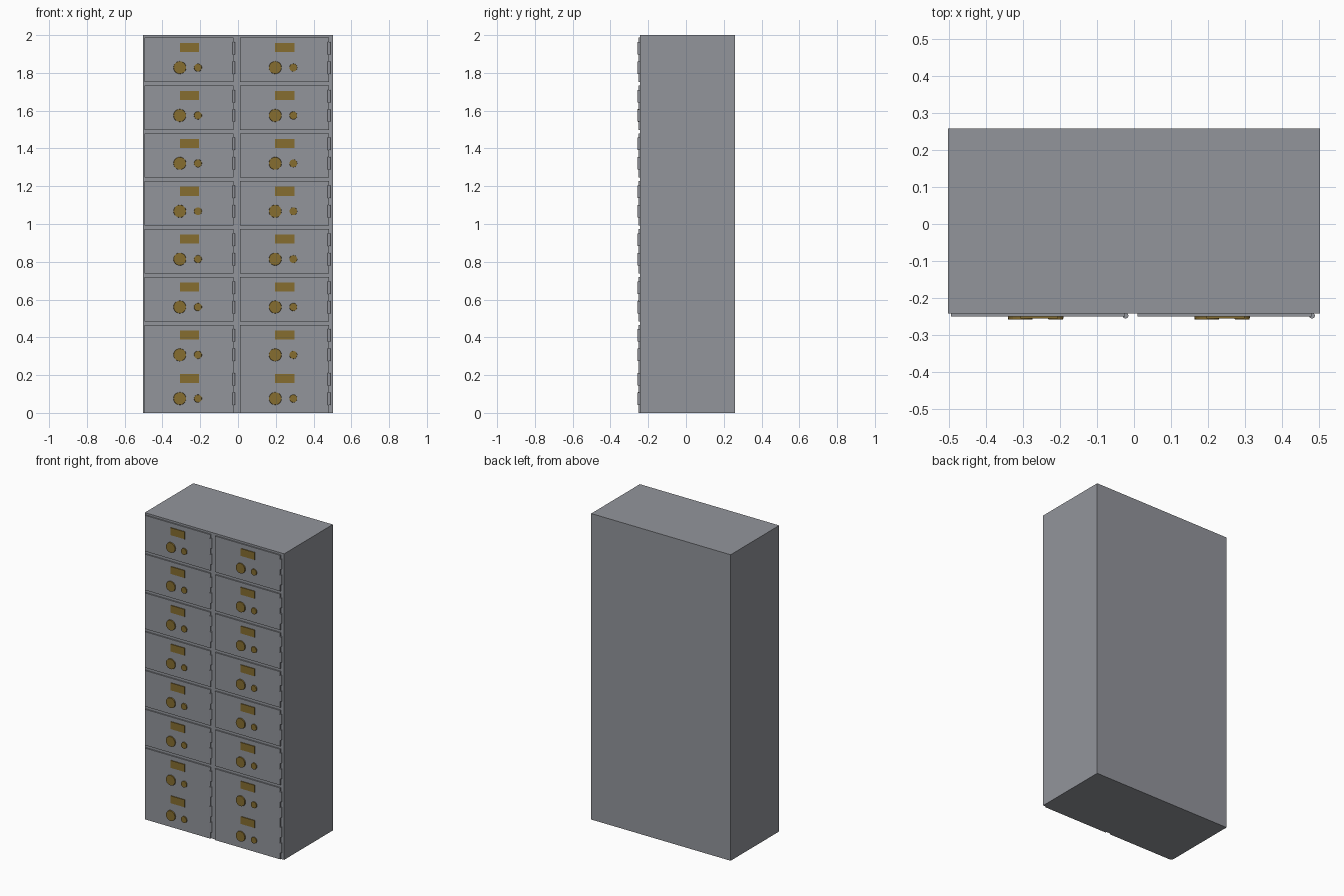
import bpy, bmesh, math
from mathutils import Matrix

if "Cube" in bpy.data.objects:
    bpy.data.objects.remove(bpy.data.objects["Cube"])


def material(name, colour):
    m = bpy.data.materials.new(name)
    m.diffuse_color = (*colour, 1)
    m.use_nodes = True
    m.node_tree.nodes["Principled BSDF"].inputs["Base Color"].default_value = m.diffuse_color
    return m


STEEL = material("grey steel", (0.29, 0.30, 0.33))
BRASS = material("aged brass", (0.24, 0.155, 0.03))


def finish(name, bm, mat):
    bmesh.ops.recalc_face_normals(bm, faces=bm.faces)
    mesh = bpy.data.meshes.new(name)
    bm.to_mesh(mesh)
    bm.free()
    mesh.materials.append(mat)
    obj = bpy.data.objects.new(name, mesh)
    bpy.context.collection.objects.link(obj)
    return obj


def box(bm, x0, x1, y0, y1, z0, z1):
    m = Matrix.Translation(((x0 + x1) / 2, (y0 + y1) / 2, (z0 + z1) / 2))
    m = m @ Matrix.Diagonal((x1 - x0, y1 - y0, z1 - z0, 1))
    bmesh.ops.create_cube(bm, size=1, matrix=m)


def cylinder(bm, centre, radius, depth, sides, along_y=False, taper=1.0):
    m = Matrix.Translation(centre)
    if along_y:
        m = m @ Matrix.Rotation(math.pi / 2, 4, 'X')
    bmesh.ops.create_cone(bm, cap_ends=True, segments=sides, radius1=radius,
                          radius2=radius * taper, depth=depth, matrix=m)


BODY_FRONT, DOOR_FRONT, KNOB_FRONT = -0.243, -0.251, -0.258
COLUMNS = [0.0, 0.505]
# Seven evenly spaced rows; the bottom one is squeezed in
ROWS = [-0.2535 * i for i in range(7)] + [-1.752]

# Cabinet body
bm = bmesh.new()
box(bm, -0.504, 0.504, BODY_FRONT, 0.259, 0, 2)
finish("cabinet_body", bm, STEEL)

doors, hinges, plates, dials = (bmesh.new() for _ in range(4))
for dx in COLUMNS:
    for dz in ROWS:
        # Door slab
        box(doors, -0.495 + dx, -0.024 + dx, DOOR_FRONT, BODY_FRONT + 0.002,
            1.752 + dz, 1.987 + dz)
        # Two hinge barrels on the right edge of the door
        for z in (1.931, 1.828):
            cylinder(hinges, (-0.023 + dx, -0.248, z + dz), 0.008, 0.066, 12)
        # Blank plate
        box(plates, -0.308 + dx, -0.206 + dx, KNOB_FRONT + 0.002, DOOR_FRONT + 0.001,
            1.91 + dz, 1.958 + dz)
        # Large and small round dials
        depth = DOOR_FRONT - KNOB_FRONT + 0.002
        y = KNOB_FRONT + depth / 2
        for x, r in ((-0.308, 0.034), (-0.212, 0.021)):
            cylinder(dials, (x + dx, y, 1.828 + dz), r, depth, 20, True, 0.96)

finish("doors", doors, STEEL)
finish("hinges", hinges, STEEL)
finish("blank_plates", plates, BRASS)
finish("dials", dials, BRASS)
